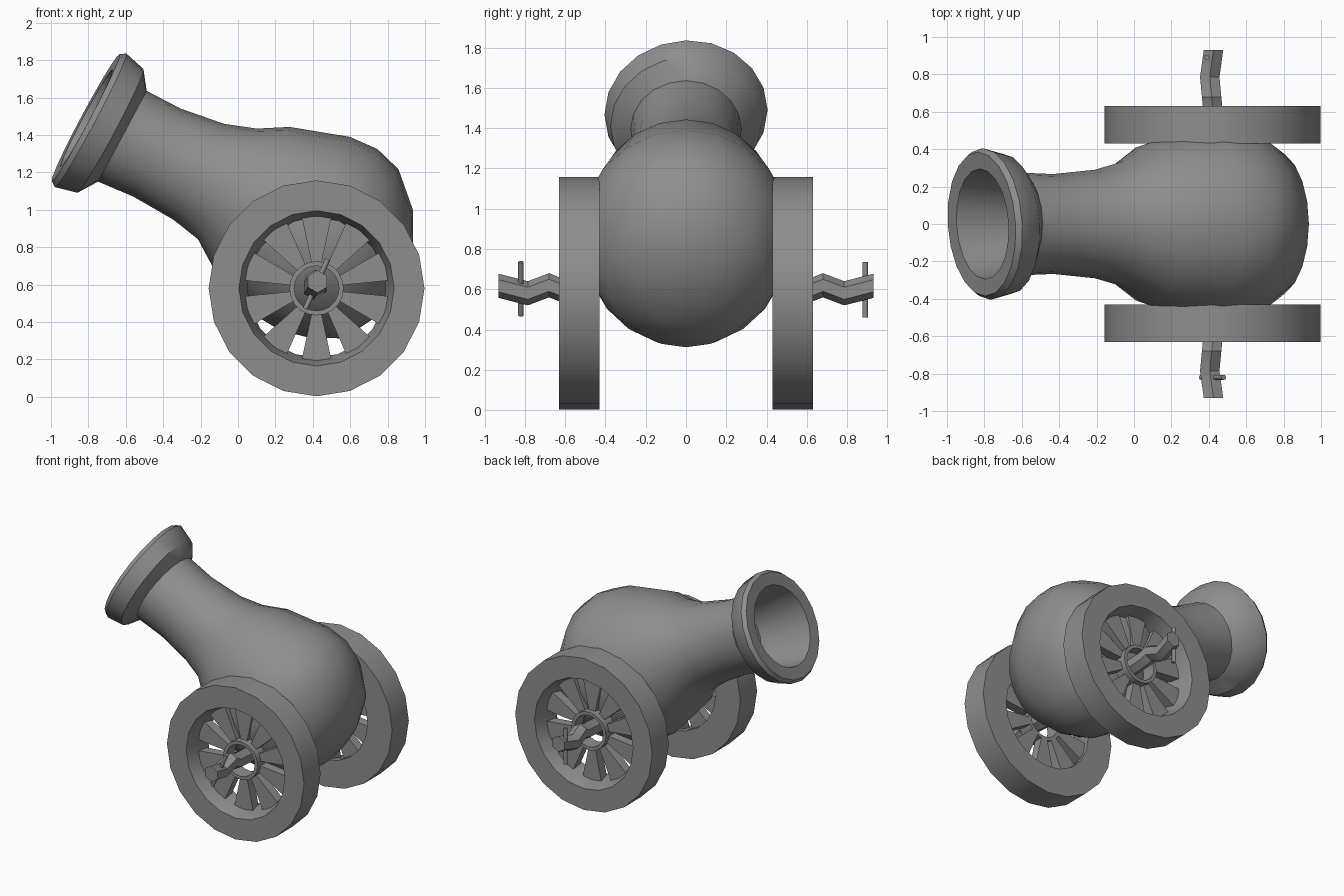
import bpy, bmesh, math
from mathutils import Vector

old = bpy.data.objects.get("Cube")
if old:
    bpy.data.objects.remove(old, do_unlink=True)

iron = bpy.data.materials.new("iron_grey")
iron.use_nodes = True
GREY = (0.27, 0.27, 0.27, 1)
iron.diffuse_color = GREY
iron.node_tree.nodes["Principled BSDF"].inputs["Base Color"].default_value = GREY

X, Y, Z = Vector((1, 0, 0)), Vector((0, 1, 0)), Vector((0, 0, 1))


def finish(name, bm, angle=35):
    bmesh.ops.recalc_face_normals(bm, faces=bm.faces)
    mesh = bpy.data.meshes.new(name)
    bm.to_mesh(mesh)
    bm.free()
    mesh.materials.append(iron)
    obj = bpy.data.objects.new(name, mesh)
    bpy.context.collection.objects.link(obj)
    bpy.ops.object.select_all(action='DESELECT')
    obj.select_set(True)
    bpy.context.view_layer.objects.active = obj
    bpy.ops.object.shade_smooth_by_angle(angle=math.radians(angle))
    return obj


def circle(centre, u, v, ru, rv, n):
    """Points of an ellipse around centre, spanned by u and v."""
    angles = [math.tau * i / n for i in range(n)]
    return [centre + u * ru * math.cos(a) + v * rv * math.sin(a) for a in angles]


def loft(bm, rings, loop=False):
    """Bridge successive rings; close into a loop or cap both ends."""
    rows = [[bm.verts.new(p) for p in ring] for ring in rings]
    n = len(rows[0])
    for a, b in zip(rows, rows[1:] + (rows[:1] if loop else [])):
        for i in range(n):
            j = (i + 1) % n
            bm.faces.new((a[i], a[j], b[j], b[i]))
    if not loop:
        bm.faces.new(rows[0])
        bm.faces.new(rows[-1])


# Barrel: bore, flared lip, neck and round breech along a tilted axis
mouth = Vector((-0.81, 0, 1.49))
axis = Vector((0.88, 0, -0.47)).normalized()
up = Vector((0.47, 0, 0.88)).normalized()
# distance along axis, upward shift, radius
muzzle = [(0.42, 0, 0.23), (0.0, 0, 0.295), (-0.005, 0, 0.385), (0.025, 0, 0.405),
          (0.145, 0, 0.375), (0.215, 0.005, 0.275)]
body = [(0.42, 0.015, 0.267), (0.665, 0.03, 0.29), (0.83, 0.045, 0.335),
        (0.98, 0.04, 0.43), (1.29, 0.035, 0.54), (1.45, 0.037, 0.55),
        (1.6, 0.035, 0.51), (1.77, 0, 0.39), (1.86, 0, 0.22), (1.89, 0, 0.08)]
rings = []
for t, shift, r in muzzle + body:
    squash = 0.95 if r > 0.43 else 1
    ring = circle(mouth + axis * t + up * shift, up, Y, r, r * squash, 20)
    if t < 0.2:
        # the mouth turns very slightly to the front
        ring = [p - axis * 0.06 * p.y for p in ring]
    rings.append(ring)
bm = bmesh.new()
loft(bm, rings)
finish("barrel", bm, 40)

# Wheels, spokes, hubs, bent axle ends and pins on both sides
HUB_X, HUB_Z, INNER = 0.42, 0.58, 0.43


def wheel_lathe(name, profile, side):
    """Turn a closed (radius, depth) profile around the wheel axis."""
    bm = bmesh.new()
    loft(bm, [circle(Vector((HUB_X, side * (INNER + d), HUB_Z)), Z, X, r, r, 20)
              for r, d in profile], loop=True)
    return finish(name, bm)


rim = [(0.577, 0), (0.577, 0.2), (0.415, 0.2), (0.37, 0.04), (0.37, 0)]
hub = [(0.145, 0.03), (0.145, 0.14), (0.12, 0.14), (0.12, 0.03)]
axle_path = [(0.42, 0.45, 0.59), (0.42, 0.63, 0.60), (0.415, 0.68, 0.62),
             (0.405, 0.785, 0.58), (0.425, 0.93, 0.617)]
pins = {-1: ((0.36, -0.82, 0.47), (0.48, -0.82, 0.735)),
        1: ((0.39, 0.89, 0.46), (0.39, 0.89, 0.735))}

for side, label in ((-1, "front"), (1, "back")):
    wheel_lathe(label + "_wheel_rim", rim, side)
    wheel_lathe(label + "_wheel_hub", hub, side)

    # wedge spokes, wider towards the rim
    bm = bmesh.new()
    for k in range(10):
        a = math.tau * k / 10
        out = Vector((math.sin(a), 0, math.cos(a)))
        across = Vector((math.cos(a), 0, -math.sin(a)))
        ends = []
        for r, half in ((0.13, 0.025), (0.385, 0.08)):
            c = Vector((HUB_X, side * (INNER + 0.065), HUB_Z)) + out * r
            ends.append([c + across * half * sx + Y * 0.035 * sy
                         for sx, sy in ((-1, -1), (1, -1), (1, 1), (-1, 1))])
        loft(bm, ends)
    finish(label + "_wheel_spokes", bm)

    # six-sided crooked axle end
    bm = bmesh.new()
    loft(bm, [circle(Vector((x, side * y, z)), Z, X, 0.06, 0.06, 6)
              for x, y, z in axle_path])
    finish(label + "_axle", bm)

    # locking pin through the axle
    low, high = (Vector(p) for p in pins[side])
    d = (high - low).normalized()
    bm = bmesh.new()
    loft(bm, [circle(p, Y, d.cross(Y), 0.014, 0.014, 8) for p in (low, high)])
    finish(label + "_axle_pin", bm, 50)
